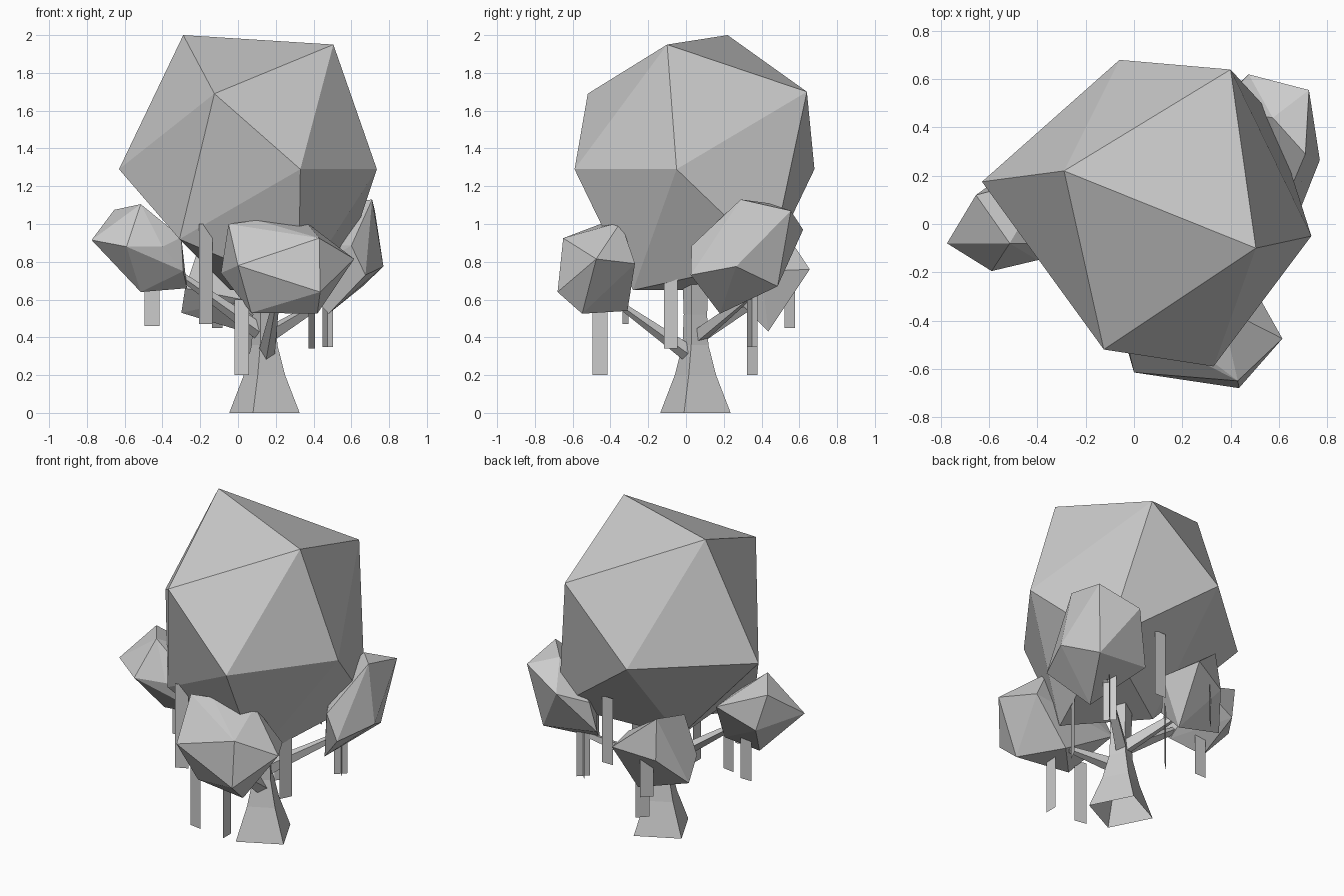
import bpy
import bmesh
import math
from mathutils import Vector

cube = bpy.data.objects.get("Cube")
if cube:
    bpy.data.objects.remove(cube, do_unlink=True)

grey = bpy.data.materials.new("plain_grey")
grey.use_nodes = True
GREY = (0.6, 0.6, 0.6, 1)
grey.diffuse_color = GREY
grey.node_tree.nodes["Principled BSDF"].inputs["Base Color"].default_value = GREY


def finish(name, bm):
    """Turn a bmesh into a flat shaded object."""
    bmesh.ops.recalc_face_normals(bm, faces=bm.faces)
    mesh = bpy.data.meshes.new(name)
    bm.to_mesh(mesh)
    bm.free()
    mesh.materials.append(grey)
    obj = bpy.data.objects.new(name, mesh)
    bpy.context.scene.collection.objects.link(obj)
    return obj


def foliage(name, corners):
    """Faceted leaf clump wrapped around a few corner points."""
    bm = bmesh.new()
    for corner in corners:
        bm.verts.new(corner)
    result = bmesh.ops.convex_hull(bm, input=bm.verts)
    spare = [v for v in result["geom_interior"] if isinstance(v, bmesh.types.BMVert)]
    bmesh.ops.delete(bm, geom=spare, context="VERTS")
    return finish(name, bm)


def tube(name, rings, sides, turn=0.0):
    """Open low-poly tube through rings of (centre, radius)."""
    bm = bmesh.new()
    axis = Vector(rings[-1][0]) - Vector(rings[0][0])
    spin = Vector((0, 0, 1)).rotation_difference(axis)
    loops = []
    for centre, radius in rings:
        loop = []
        for i in range(sides):
            angle = turn + math.tau * i / sides
            offset = Vector((math.cos(angle), math.sin(angle), 0)) * radius
            loop.append(bm.verts.new(Vector(centre) + spin @ offset))
        loops.append(loop)
    for low, high in zip(loops, loops[1:]):
        for i in range(sides):
            j = (i + 1) % sides
            bm.faces.new((low[i], low[j], high[j], high[i]))
    return finish(name, bm)


def strip(name, x, y, low, high, yaw, half_width=.04):
    """Flat hanging strip turned about the vertical."""
    bm = bmesh.new()
    side = Vector((math.cos(yaw), math.sin(yaw), 0)) * half_width
    bottom, top = Vector((x, y, low)), Vector((x, y, high))
    corners = (bottom - side, bottom + side, top + side, top - side)
    bm.faces.new([bm.verts.new(c) for c in corners])
    return finish(name, bm)


# Main canopy
foliage("main_canopy", [
    (-.29, .22, 2), (.505, -.1, 1.95), (.4, .64, 1.7), (-.125, -.52, 1.69),
    (.735, -.05, 1.29), (.33, -.59, 1.29), (-.63, .175, 1.29), (-.06, .68, 1.29),
    (-.31, -.26, .92), (.575, .45, .81), (.32, -.28, .65), (-.04, .12, .65)])

# Smaller leaf clumps around the trunk
foliage("front_clump", [
    (.43, -.65, .925), (.435, -.68, .64), (.615, -.475, .815), (0, -.615, .78),
    (-.05, -.4, 1), (.36, -.345, 1.01), (.1, -.4, 1.02), (.42, -.55, .525),
    (.07, -.5, .53), (.25, -.31, .54), (-.09, -.3, .74), (.5, -.27, .79)])
foliage("right_clump", [
    (-.775, -.08, .915), (-.655, .12, 1.075), (-.515, -.08, 1.105), (-.59, -.195, .88),
    (-.4, -.15, .88), (-.515, 0, .64), (-.27, 0, .66), (-.6, .16, .85),
    (-.35, .2, .95), (-.3, -.08, .93), (-.29, -.1, .75)])
foliage("left_clump", [
    (.77, .265, .775), (.71, .29, 1.13), (.725, .555, 1.07), (.475, .62, .97),
    (.6, .03, .885), (.675, .025, .73), (.48, .18, .525), (.66, .485, .67),
    (.3, .46, .715), (.575, .44, 1.11), (.34, .48, .9)])
foliage("back_clump", [
    (.06, .655, .76), (-.28, .29, .66), (-.3, .4, .53), (.03, .435, .43), (-.18, .56, .7),
    (-.165, .53, .95), (.12, .4, .75), (-.2, .3, .9), (.02, .27, .6)])

# Flared square trunk
profile = [(0, .196), (.2, .115), (.36, .072), (.52, .065), (.8, .075)]
tube("trunk", [((.14, .05, z), r) for z, r in profile], 4, math.radians(-18))

# Branches reaching into each clump
branches = {
    "front_branch": ((.15, .02, .31), (.2, -.36, .58)),
    "right_branch": ((.13, .04, .42), (-.35, 0, .76)),
    "left_branch": ((.14, .06, .4), (.5, .34, .62)),
    "back_branch": ((.13, .08, .42), (-.08, .42, .62)),
}
for name, (start, end) in branches.items():
    tube(name, [(start, .045), (end, .018)], 4)

# Hanging vines: position, bottom, top and yaw in degrees
vines = [
    (.02, -.455, .2, .6, -10), (.24, -.455, .2, .6, 90), (-.17, -.32, .47, 1, 25),
    (.39, -.08, .34, .75, 65), (-.455, .05, .46, .75, 0), (-.11, .55, .45, .7, 45),
    (.06, .35, .2, .6, 45), (.475, .35, .35, .7, 45), (.475, .35, .35, .7, -45),
    (.21, .485, .55, .97, 0)]
for i, (x, y, low, high, yaw) in enumerate(vines):
    strip(f"vine_{i + 1}", x, y, low, high, math.radians(yaw))
